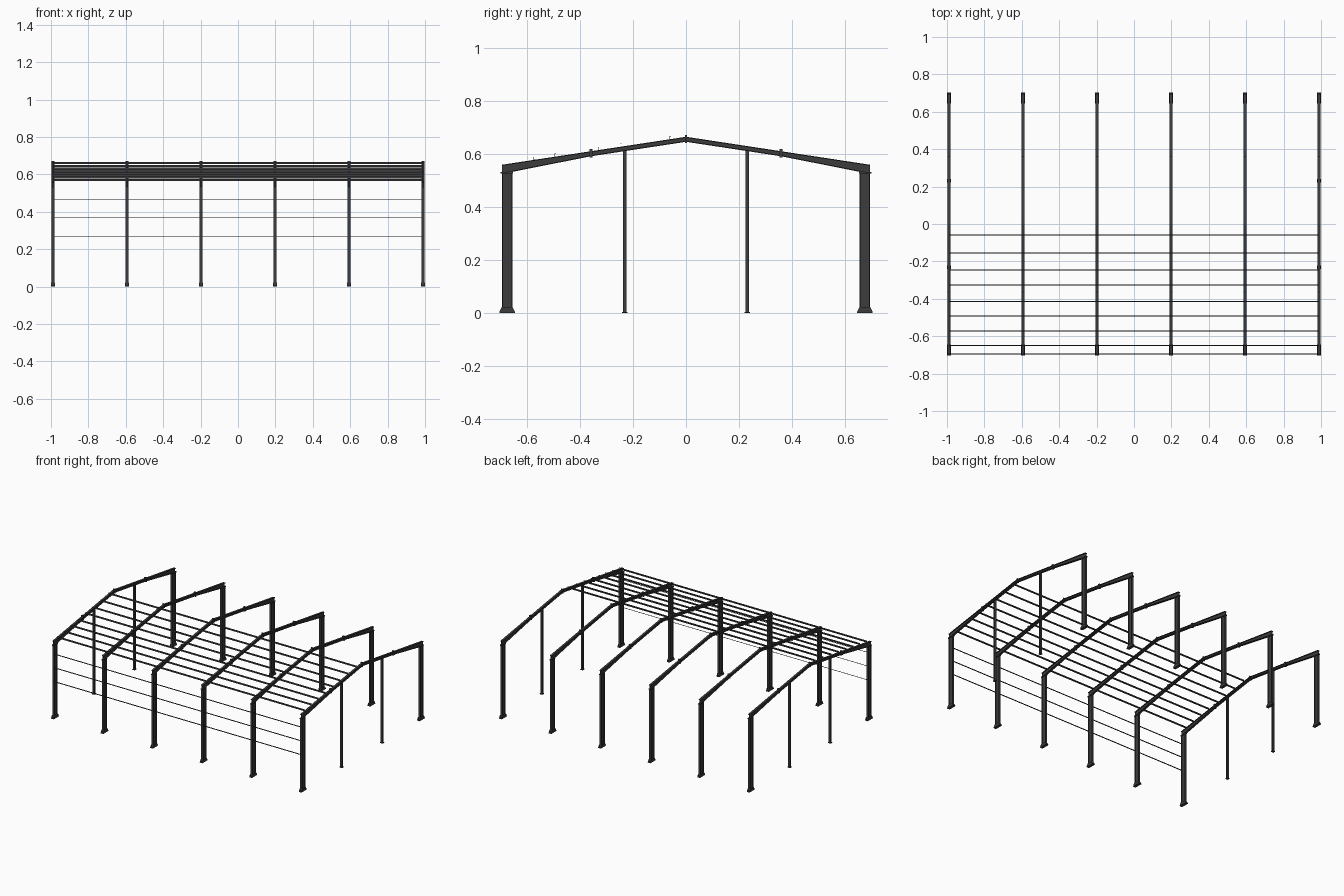
import bpy, bmesh
from mathutils import Vector

if "Cube" in bpy.data.objects:
    bpy.data.objects.remove(bpy.data.objects["Cube"])

steel = bpy.data.materials.new("dark grey steel")
steel.use_nodes = True
steel.diffuse_color = (0.045, 0.045, 0.047, 1)
steel.node_tree.nodes["Principled BSDF"].inputs["Base Color"].default_value = steel.diffuse_color

EAVE_Y, SPLICE_Y, END_X = 0.694, 0.358, 0.9895
RIDGE_Z, SLOPE = 0.664, 0.152
FLANGE, PLATE, WIDE = 0.0078, 0.004, 0.0105
THIN = 0.0006


def roof(y):
    return RIDGE_Z - SLOPE * abs(y)


def prism(bm, x, half, outline):
    """Extrude a (y, z) outline along x."""
    a = [bm.verts.new((x - half, y, z)) for y, z in outline]
    b = [bm.verts.new((x + half, y, z)) for y, z in outline]
    bm.faces.new(a)
    bm.faces.new(b[::-1])
    n = len(a)
    for i in range(n):
        bm.faces.new((a[i], b[i], b[(i + 1) % n], a[(i + 1) % n]))


def box(bm, x, half, y0, y1, z0, z1):
    prism(bm, x, half, [(y0, z0), (y1, z0), (y1, z1), (y0, z1)])


def i_beam(bm, x, half, t, a0, a1, b0, b1):
    """Tapered I-section between edge lines a0-a1 and b0-b1."""
    a0, a1, b0, b1 = map(Vector, (a0, a1, b0, b1))
    d0, d1 = (b0 - a0).normalized() * t, (b1 - a1).normalized() * t
    prism(bm, x, half, [a0, a1, a1 + d1, a0 + d0])
    prism(bm, x, half, [b0 - d0, b1 - d1, b1, b0])
    prism(bm, x, t * 0.4, [a0 + d0, a1 + d1, b1 - d1, b0 - d0])


def finish(name, bm):
    bmesh.ops.recalc_face_normals(bm, faces=bm.faces)
    mesh = bpy.data.meshes.new(name)
    bm.to_mesh(mesh)
    bm.free()
    mesh.materials.append(steel)
    obj = bpy.data.objects.new(name, mesh)
    bpy.context.collection.objects.link(obj)


frames = [END_X * (i / 2.5 - 1) for i in range(6)]
for i, x in enumerate(frames, 1):
    # Columns with base plates, side wing plates and cap plates
    bm = bmesh.new()
    for s in (-1, 1):
        i_beam(bm, x, FLANGE, PLATE, (s * 0.655, 0), (s * 0.655, 0.527),
               (s * EAVE_Y, 0), (s * EAVE_Y, 0.527))
        box(bm, x, WIDE, s * 0.645, s * 0.704, 0, 0.005)
        for side in (-1, 1):
            prism(bm, x + side * (WIDE - 0.0015), 0.0015,
                  [(s * 0.646, 0.005), (s * 0.703, 0.005), (s * 0.695, 0.021), (s * 0.654, 0.021)])
        box(bm, x, FLANGE, s * 0.652, s * 0.7, 0.526, 0.532)
    finish(f"columns_{i}", bm)

    # Tapered rafters with splice and ridge plates
    bm = bmesh.new()
    for s in (-1, 1):
        splice_top = (s * SPLICE_Y, roof(SPLICE_Y))
        splice_low = (s * SPLICE_Y, roof(SPLICE_Y) - 0.019)
        i_beam(bm, x, FLANGE, PLATE, (s * EAVE_Y, 0.524), splice_low,
               (s * EAVE_Y, roof(EAVE_Y)), splice_top)
        i_beam(bm, x, FLANGE, PLATE, splice_low, (0, RIDGE_Z - 0.019), splice_top, (0, RIDGE_Z))
        box(bm, x, FLANGE, s * (SPLICE_Y - 0.006), s * (SPLICE_Y + 0.006), 0.586, 0.617)
    box(bm, x, FLANGE, -0.003, 0.003, RIDGE_Z - 0.024, RIDGE_Z + 0.007)
    finish(f"rafters_{i}", bm)

# Gable end posts
for side, x in (("right", -END_X), ("left", END_X)):
    bm = bmesh.new()
    for y in (-0.231, 0.231):
        top = roof(y) - 0.018
        i_beam(bm, x, FLANGE, 0.003, (y - 0.007, 0), (y - 0.007, top), (y + 0.007, 0), (y + 0.007, top))
        box(bm, x, WIDE, y - 0.01, y + 0.01, 0, 0.004)
    finish(f"{side}_gable_posts", bm)

# Thin channel purlins on the front roof slope
bm = bmesh.new()
for y in (-0.059, -0.154, -0.245, -0.327, -0.415, -0.493, -0.572, -0.65):
    z = roof(y)
    box(bm, 0, END_X, y - 0.0025, y - 0.0025 + THIN, z, z + 0.011)
    for level in (z, z + 0.011 - THIN):
        box(bm, 0, END_X, y - 0.0025, y + 0.0025, level, level + THIN)
finish("roof_purlins", bm)

# Front wall girts
bm = bmesh.new()
for z in (0.27, 0.37, 0.469):
    box(bm, 0, END_X, -EAVE_Y - 0.004, -EAVE_Y + 0.002, z, z + THIN)
    box(bm, 0, END_X, -EAVE_Y - 0.004, -EAVE_Y - 0.004 + THIN, z - 0.003, z)
finish("wall_girts", bm)
